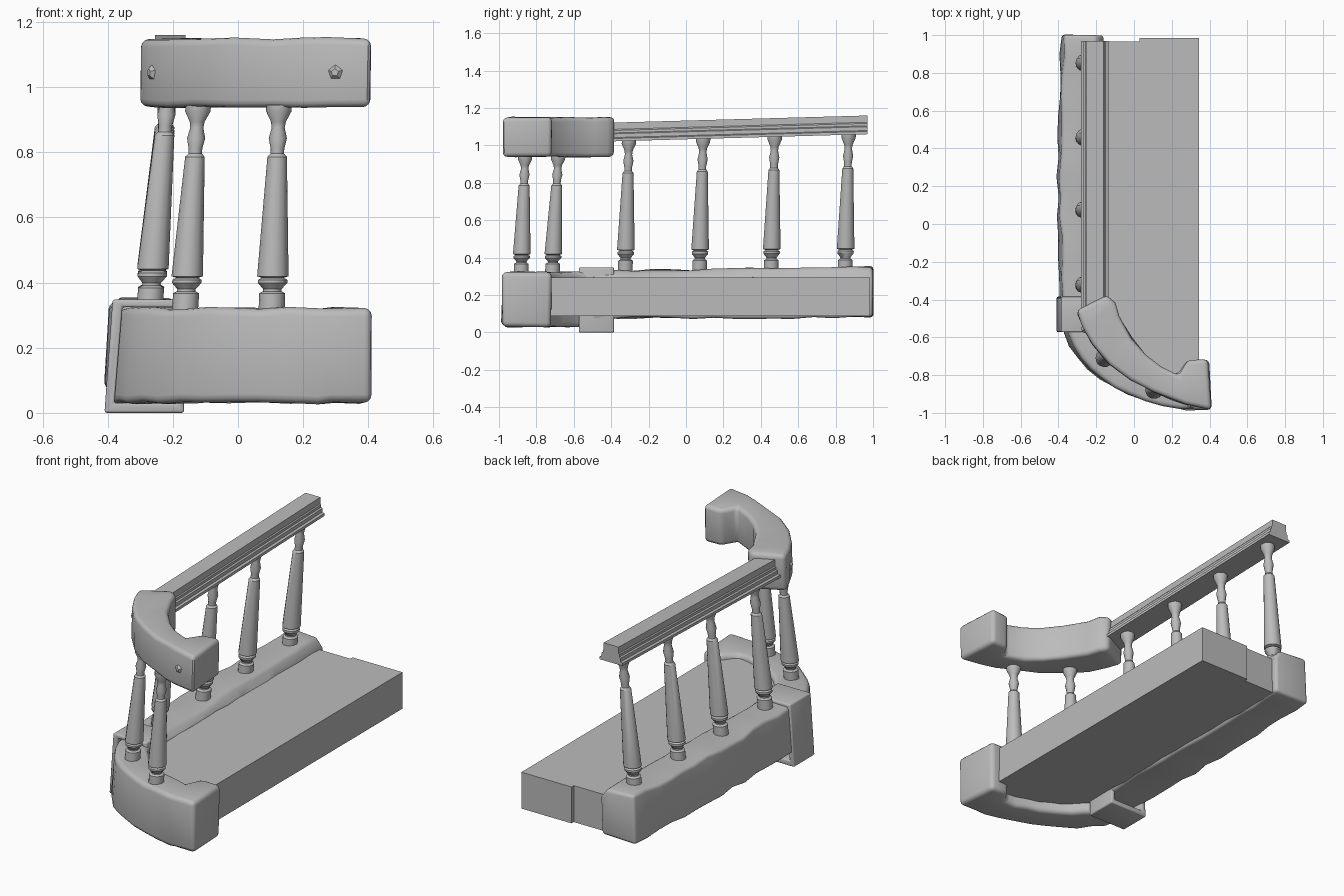
import bpy, bmesh, math, random
from mathutils import Vector

random.seed(4)
cube = bpy.data.objects.get("Cube")
if cube:
    bpy.data.objects.remove(cube, do_unlink=True)

grey = bpy.data.materials.new("plain grey")
grey.use_nodes = True
color = (0.5, 0.5, 0.5, 1)
grey.diffuse_color = color
grey.node_tree.nodes["Principled BSDF"].inputs["Base Color"].default_value = color


def finish(name, bm, bevel=0, angle=40):
    """Bevel the sharp edges, then make a smooth-by-angle object."""
    bmesh.ops.recalc_face_normals(bm, faces=bm.faces[:])
    if bevel:
        sharp = [e for e in bm.edges if len(e.link_faces) == 2
                 and e.calc_face_angle(0) > math.radians(angle)]
        bmesh.ops.bevel(bm, geom=sharp, offset=bevel, segments=3,
                        profile=0.5, affect='EDGES', clamp_overlap=True)
    mesh = bpy.data.meshes.new(name)
    bm.to_mesh(mesh)
    bm.free()
    mesh.materials.append(grey)
    obj = bpy.data.objects.new(name, mesh)
    bpy.context.collection.objects.link(obj)
    bpy.ops.object.select_all(action='DESELECT')
    obj.select_set(True)
    bpy.context.view_layer.objects.active = obj
    bpy.ops.object.shade_smooth_by_angle(angle=math.radians(35))
    return obj


def loft(name, rings, bevel=0, wobble=0, closed=False):
    """Skin a row of matching sections, capped unless the row is closed."""
    bm = bmesh.new()
    rows = [[bm.verts.new([c + random.uniform(-wobble, wobble) for c in p])
             for p in ring] for ring in rings]
    pairs = list(zip(rows, rows[1:]))
    if closed:
        pairs.append((rows[-1], rows[0]))
    else:
        bm.faces.new(rows[0])
        bm.faces.new(rows[-1][::-1])
    for a, b in pairs:
        for i in range(len(a)):
            j = (i + 1) % len(a)
            bm.faces.new((a[i], a[j], b[j], b[i]))
    return finish(name, bm, bevel)


def curved_block(name, outer, inner, z0, z1, lean=0):
    """Curved timber between two plan outlines, leaning in at the left end."""
    rings = []
    for (ox, oy), (ix, iy) in zip(outer, inner):
        s = lean * max(0, -ox)
        rings.append([(ox, oy, z0), (ix, iy, z0),
                      (ix + s, iy, z1), (ox + s, oy, z1)])
    return loft(name, rings, 0.025, 0.004)


def arc(a, b, t0, t1, n):
    angles = [math.radians(t0 + (t1 - t0) * i / (n - 1)) for i in range(n)]
    return [(0.38 - a * math.cos(t), -0.45 - b * math.sin(t)) for t in angles]


# Floor slab with a rounded front corner
plan = [(0.345, 0.985), (0.03, 0.985), (0.03, 0.965), (-0.2, 0.965)]
plan += arc(0.64, 0.42, 8, 85, 10) + [(0.345, -0.87)]
loft("floor_slab", [[(x, y, z) for x, y in plan] for z in (0.088, 0.295)])

# Long side beam, worn and slightly bowed
rings = []
for i in range(15):
    t = i / 14
    y = -0.5 + 1.5 * t
    bow = 0.02 * math.sin(math.pi * t)
    top = 0.33 + 0.02 * t
    rings.append([(-0.385 - bow, y, 0.078), (-0.17, y, 0.078),
                  (-0.16, y, 0.29), (-0.2, y, top), (-0.37 - bow, y, top)])
loft("side_beam", rings, 0.018, 0.007)

# Curved lower beam with a thick end block
outer = arc(0.78, 0.535, 0, 80, 12) + [(0.28, -0.982), (0.41, -0.985)]
inner = arc(0.60, 0.36, 0, 76, 12) + [(0.285, -0.72), (0.395, -0.72)]
curved_block("curved_beam", outer, inner, 0.03, 0.322, 0.08)

# Band wrapped round the joint of the two lower beams
corners = [((-0.41, 0), (-0.38, 0.03)), ((-0.165, 0), (-0.19, 0.03)),
           ((-0.175, 0.348), (-0.2, 0.325)), ((-0.385, 0.348), (-0.355, 0.325))]
loft("joint_band", [[(o[0], -0.573, o[1]), (o[0], -0.385, o[1]),
                     (n[0], -0.385, n[1]), (n[0], -0.573, n[1])]
                    for o, n in corners], 0.008, closed=True)

# Curved upper handrail with wider ends
outer = [(-0.305, -0.46), (-0.27, -0.54), (-0.22, -0.64), (-0.13, -0.74),
         (-0.02, -0.825), (0.1, -0.89), (0.2, -0.93), (0.27, -0.955), (0.41, -0.985)]
inner = [(-0.14, -0.38), (-0.1, -0.42), (-0.08, -0.49), (-0.01, -0.605),
         (0.06, -0.69), (0.14, -0.755), (0.24, -0.8), (0.285, -0.72), (0.395, -0.72)]
curved_block("curved_handrail", outer, inner, 0.938, 1.15)

# Moulded straight handrail, rising to the back
half = [(0.072, 0), (0.072, 0.015), (0.06, 0.02), (0.06, 0.04),
        (0.052, 0.045), (0.052, 0.058), (0.047, 0.064), (0.047, 0.1)]
profile = half + [(-x, z) for x, z in reversed(half)]
loft("straight_handrail", [[(-0.208 + x, y, z + base) for x, z in profile]
                           for y, base in ((-0.46, 1.02), (0.97, 1.06))])

# Turned balusters: radius and share of height
turning = [(0.04, 0), (0.04, 0.09), (0.028, 0.1), (0.028, 0.11), (0.045, 0.14),
           (0.045, 0.155), (0.034, 0.165), (0.048, 0.172), (0.048, 0.18),
           (0.03, 0.75), (0.021, 0.765), (0.021, 0.79), (0.028, 0.84),
           (0.02, 0.89), (0.023, 0.92), (0.039, 0.97), (0.039, 1)]


def baluster(name, foot, head):
    foot, head = Vector(foot), Vector(head)
    sides = 14
    rings = []
    for r, t in turning:
        c = foot.lerp(head, t)
        rings.append([(c.x + r * math.cos(a), c.y + r * math.sin(a), c.z)
                      for a in (2 * math.pi * k / sides for k in range(sides))])
    loft(name, rings)


for i, y in enumerate((-0.325, 0.072, 0.455, 0.85)):
    rise = 0.011 * i
    baluster(f"side_baluster_{i + 1}", (-0.272, y, 0.32),
             (-0.21, y + 0.02, 1.03 + rise))
baluster("front_baluster_1", (-0.163, -0.715, 0.31), (-0.122, -0.683, 0.945))
baluster("front_baluster_2", (0.103, -0.882, 0.31), (0.126, -0.86, 0.945))

# Five-sided studs on the curved handrail
for name, spot, normal in (("front_stud", (0.3, -0.958, 1.045), (-0.2, -0.98, 0)),
                           ("side_stud", (-0.262, -0.558, 1.045), (-0.89, -0.45, 0))):
    bm = bmesh.new()
    bmesh.ops.create_cone(bm, cap_ends=True, segments=5, radius1=0.042,
                          radius2=0.012, depth=0.028)
    stud = finish(name, bm)
    stud.location = spot
    stud.rotation_euler = Vector(normal).to_track_quat('Z', 'Y').to_euler()
